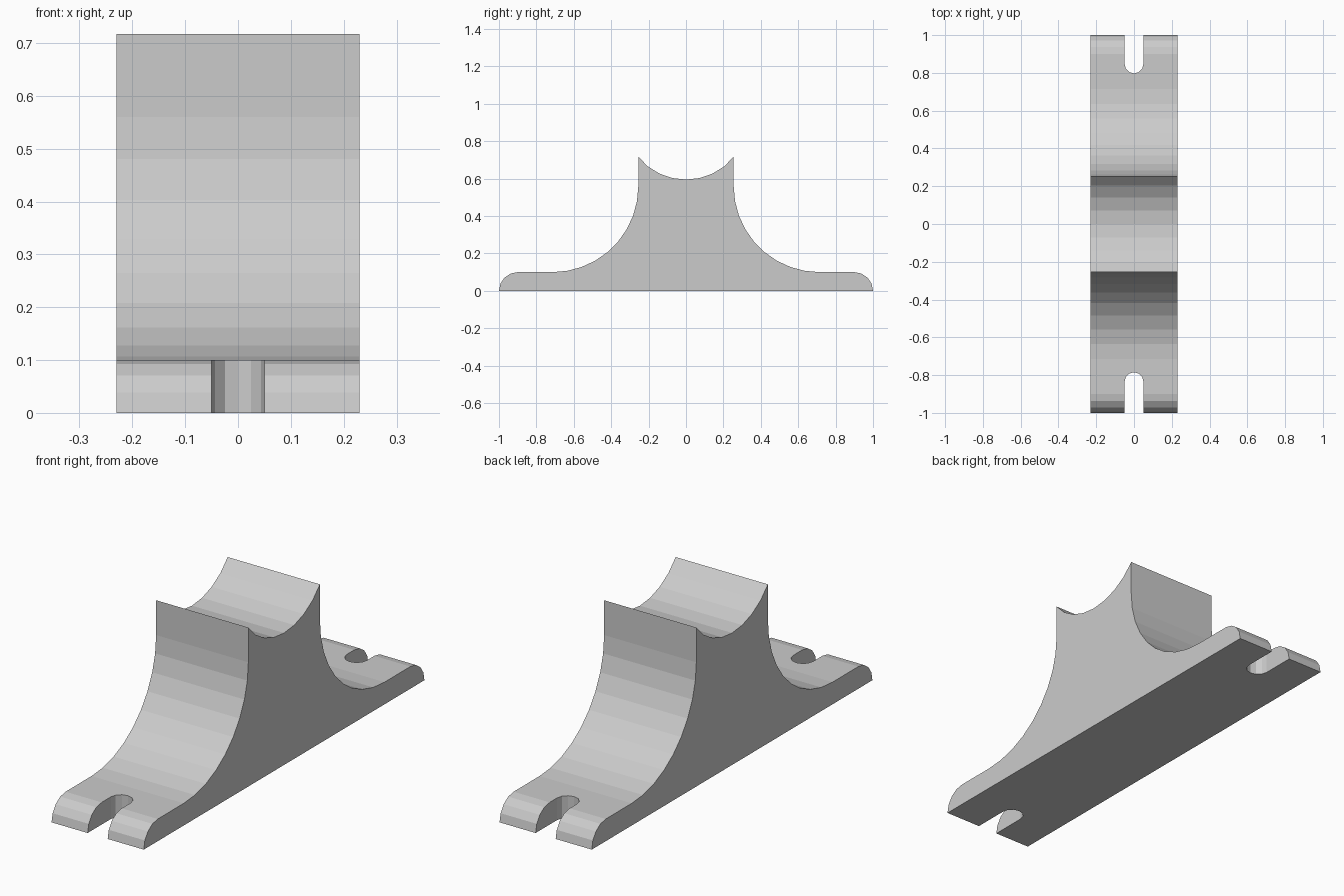
import bpy, bmesh
from math import sin, cos, radians, asin

cube = bpy.data.objects.get("Cube")
if cube:
    bpy.data.objects.remove(cube)

HALF_WIDTH = 0.23

grey = bpy.data.materials.new("plain grey")
grey.use_nodes = True
colour = (0.6, 0.6, 0.6, 1)
grey.diffuse_color = colour
grey.node_tree.nodes["Principled BSDF"].inputs["Base Color"].default_value = colour


def arc(cu, cv, r, start, end, steps):
    """Points on a circular arc, angles in degrees."""
    angles = [radians(start + (end - start) * i / steps) for i in range(steps + 1)]
    return [(cu + r * cos(a), cv + r * sin(a)) for a in angles]


def prism(name, points, extrude):
    """Solid made by extruding a closed outline of 3D points."""
    bm = bmesh.new()
    face = bm.faces.new([bm.verts.new(p) for p in points])
    moved = bmesh.ops.extrude_face_region(bm, geom=[face])["geom"]
    bmesh.ops.translate(bm, vec=extrude, verts=[v for v in moved if isinstance(v, bmesh.types.BMVert)])
    bmesh.ops.recalc_face_normals(bm, faces=bm.faces)
    mesh = bpy.data.meshes.new(name)
    bm.to_mesh(mesh)
    bm.free()
    mesh.materials.append(grey)
    obj = bpy.data.objects.new(name, mesh)
    bpy.context.collection.objects.link(obj)
    return obj


# Half of the side profile: rounded foot, concave flank, tip
half = arc(0.9, 0.1 - 0.1, 0.1, 0, 90, 4)
half += arc(0.715, 0.56, 0.46, 270, 180, 9)
half.append((0.255, 0.717))

# Cradle between the two tips
saddle_r = 0.331
spread = asin(0.255 / saddle_r) * 180 / 3.14159265
cradle = arc(0, 0.595 + saddle_r, saddle_r, 270 + spread, 270 - spread, 8)[1:-1]

outline = half + cradle + [(-y, z) for y, z in reversed(half)]
bracket = prism("saddle_bracket", [(-HALF_WIDTH, y, z) for y, z in outline],
                (2 * HALF_WIDTH, 0, 0))

# Open bolt slots in both feet
for name, side, depth in (("front_slot", -1, 0.785), ("back_slot", 1, 0.797)):
    r = 0.05
    shape = arc(0, depth + r, r, 180, 360, 6) + [(r, 1.1), (-r, 1.1)]
    cutter = prism(name, [(x, side * y, -0.1) for x, y in shape], (0, 0, 0.4))
    cutter.hide_render = True
    mod = bracket.modifiers.new(name, "BOOLEAN")
    mod.operation = "DIFFERENCE"
    mod.solver = "EXACT"
    mod.object = cutter
    bpy.context.view_layer.objects.active = bracket
    bpy.ops.object.modifier_apply(modifier=mod.name)
    bpy.data.objects.remove(cutter)
